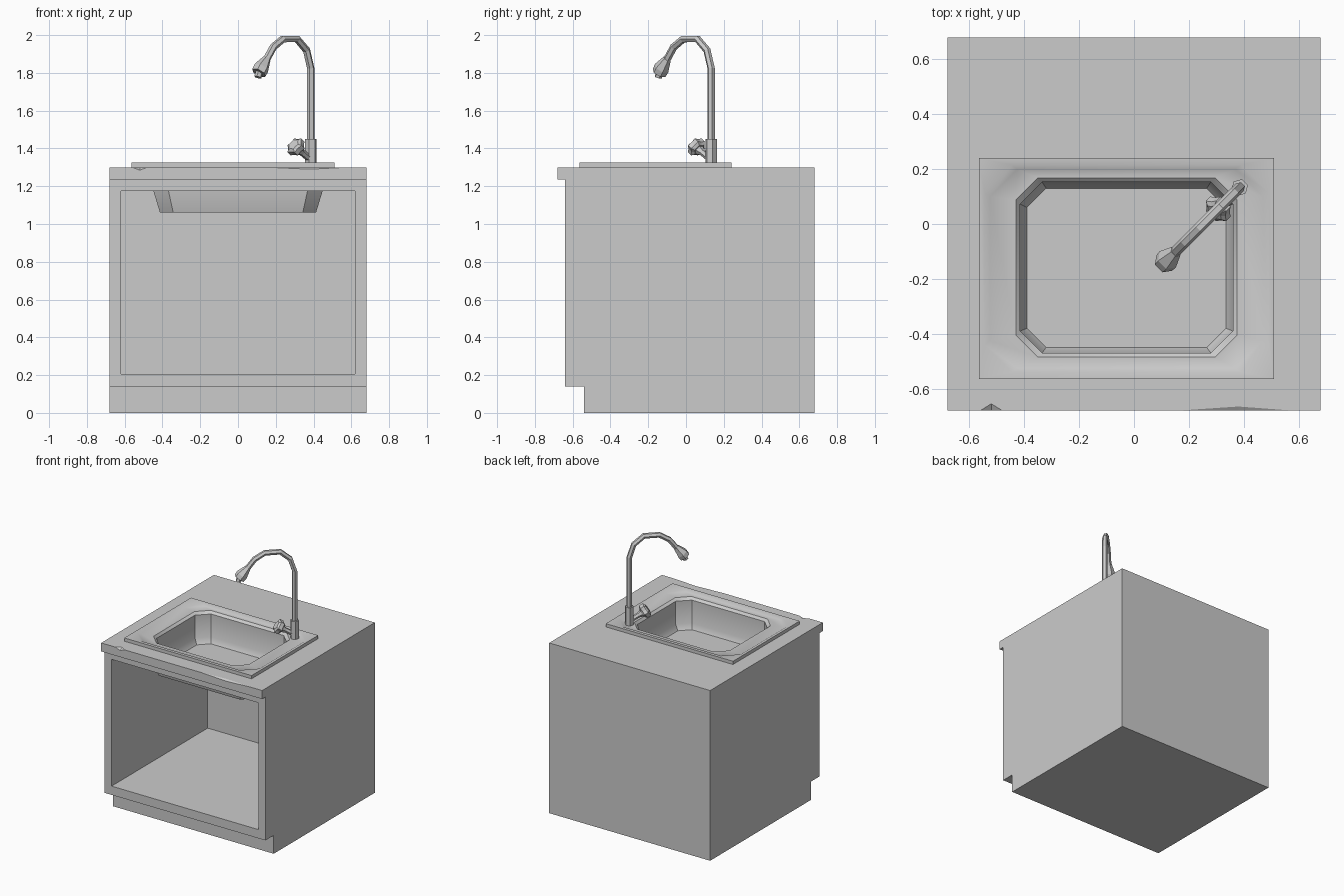
import bpy, bmesh, math
from mathutils import Vector

if "Cube" in bpy.data.objects:
    bpy.data.objects.remove(bpy.data.objects["Cube"])


def make_object(name, bm):
    bmesh.ops.remove_doubles(bm, verts=bm.verts, dist=1e-5)
    bmesh.ops.recalc_face_normals(bm, faces=bm.faces)
    mesh = bpy.data.meshes.new(name)
    bm.to_mesh(mesh)
    bm.free()
    ob = bpy.data.objects.new(name, mesh)
    bpy.context.collection.objects.link(ob)
    return ob


def loft(name, rings):
    """Closed solid through rings of equal length, capped at both ends."""
    bm = bmesh.new()
    rows = [[bm.verts.new(p) for p in ring] for ring in rings]
    n = len(rows[0])
    for a, b in zip(rows, rows[1:]):
        for i in range(n):
            j = (i + 1) % n
            bm.faces.new((a[i], a[j], b[j], b[i]))
    bm.faces.new(rows[0])
    bm.faces.new(rows[-1])
    # collapse the zero-length corners of square rings
    bmesh.ops.dissolve_degenerate(bm, dist=1e-5, edges=bm.edges)
    return make_object(name, bm)


def octagon(x0, x1, y0, y1, c, z):
    """Rectangle with corners chamfered by c."""
    return [(x0 + c, y0, z), (x1 - c, y0, z), (x1, y0 + c, z), (x1, y1 - c, z),
            (x1 - c, y1, z), (x0 + c, y1, z), (x0, y1 - c, z), (x0, y0 + c, z)]


def tube(name, points, radii, sides=6, wave=0.0):
    """Sweep a polygon along a path lying in the diagonal spout plane."""
    pts = [Vector(p) for p in points]
    side = Vector((1, -1, 0)).normalized()
    rings = []
    for i, p in enumerate(pts):
        t = pts[min(i + 1, len(pts) - 1)] - pts[max(i - 1, 0)]
        up = side.cross(t.normalized())
        ring = []
        for k in range(sides):
            a = 2 * math.pi * k / sides
            r = radii[i] * (1 - wave * (k % 2))
            ring.append(p + side * (r * math.cos(a)) + up * (r * math.sin(a)))
        rings.append(ring)
    return loft(name, rings)


def cut(target, cutter):
    cutter.hide_render = True
    mod = target.modifiers.new("cut", 'BOOLEAN')
    mod.operation = 'DIFFERENCE'
    mod.solver = 'EXACT'
    mod.object = cutter
    bpy.context.view_layer.objects.active = target
    bpy.ops.object.modifier_apply(modifier=mod.name)
    bpy.data.objects.remove(cutter)


# Cabinet: side profile with toe kick and counter lip
profile = [(-.54, 0), (.68, 0), (.68, 1.30), (-.68, 1.30),
           (-.68, 1.235), (-.64, 1.235), (-.64, .14), (-.54, .14)]
cabinet = loft("cabinet", [[(x, y, z) for y, z in profile] for x in (-.68, .68)])

# Open compartment and the hole for the basin
cut(cabinet, loft("compartment_cutter",
                  [octagon(-.62, .62, -.8, .52, 0, z) for z in (.207, 1.175)]))
cut(cabinet, loft("basin_hole_cutter",
                  [octagon(-.443, .443, -.495, .185, .08, z) for z in (1.1, 1.4)]))

# Chips in the front edge of the counter
for x0, x1, xm, depth, drop in ((-.56, -.48, -.52, .025, .015),
                                (.16, .58, .38, .015, .010)):
    bm = bmesh.new()
    for p in ((x0, -.68, 1.30), (x1, -.68, 1.30), (xm, -.68 + depth, 1.30),
              (xm, -.68, 1.30 - drop), (xm, -.73, 1.35)):
        bm.verts.new(p)
    bmesh.ops.convex_hull(bm, input=bm.verts)
    cut(cabinet, make_object("chip_cutter", bm))

# Sink: underside, slab rim, shallow recess, basin
sink = loft("sink", [
    octagon(-.413, .413, -.468, .158, .07, 1.06),
    octagon(-.448, .448, -.50, .19, .08, 1.175),
    octagon(-.448, .448, -.50, .19, .08, 1.30),
    octagon(-.565, .51, -.565, .24, 0, 1.30),
    octagon(-.565, .51, -.565, .24, 0, 1.325),
    octagon(-.545, .49, -.54, .215, .10, 1.325),
    octagon(-.525, .47, -.525, .20, .10, 1.313),
    octagon(-.43, .375, -.485, .168, .08, 1.313),
    octagon(-.415, .36, -.47, .153, .08, 1.295),
    octagon(-.415, .36, -.47, .153, .08, 1.12),
    octagon(-.39, .335, -.45, .13, .07, 1.08),
])
bpy.ops.object.select_all(action='DESELECT')
sink.select_set(True)
bpy.context.view_layer.objects.active = sink
bpy.ops.object.shade_smooth_by_angle(angle=math.radians(35))


# Tap: positions are (distance toward the basin on x and y, height)
def tap(d, z):
    return (.385 - d, .133 - d, z)


tube("tap_base", [tap(0, 1.31), tap(0, 1.45)], [.031, .031])
tube("tap_spout", [tap(0, 1.44), tap(0, 1.825), tap(.022, 1.92), tap(.072, 1.979),
                   tap(.148, 1.979), tap(.198, 1.937), tap(.24, 1.86)], [.02] * 7)
tube("spray_head", [tap(.232, 1.875), tap(.262, 1.825), tap(.275, 1.80)],
     [.022, .042, .040])
tube("spray_nozzle", [tap(.272, 1.805), tap(.280, 1.777)], [.02, .02])
tube("handle_stem", [tap(.005, 1.345), tap(.045, 1.378), tap(.07, 1.398)],
     [.018, .018, .032])
tube("handle_knob", [tap(.062, 1.392), tap(.070, 1.400), tap(.086, 1.416), tap(.092, 1.422)],
     [.035, .052, .052, .035], sides=12, wave=.2)
